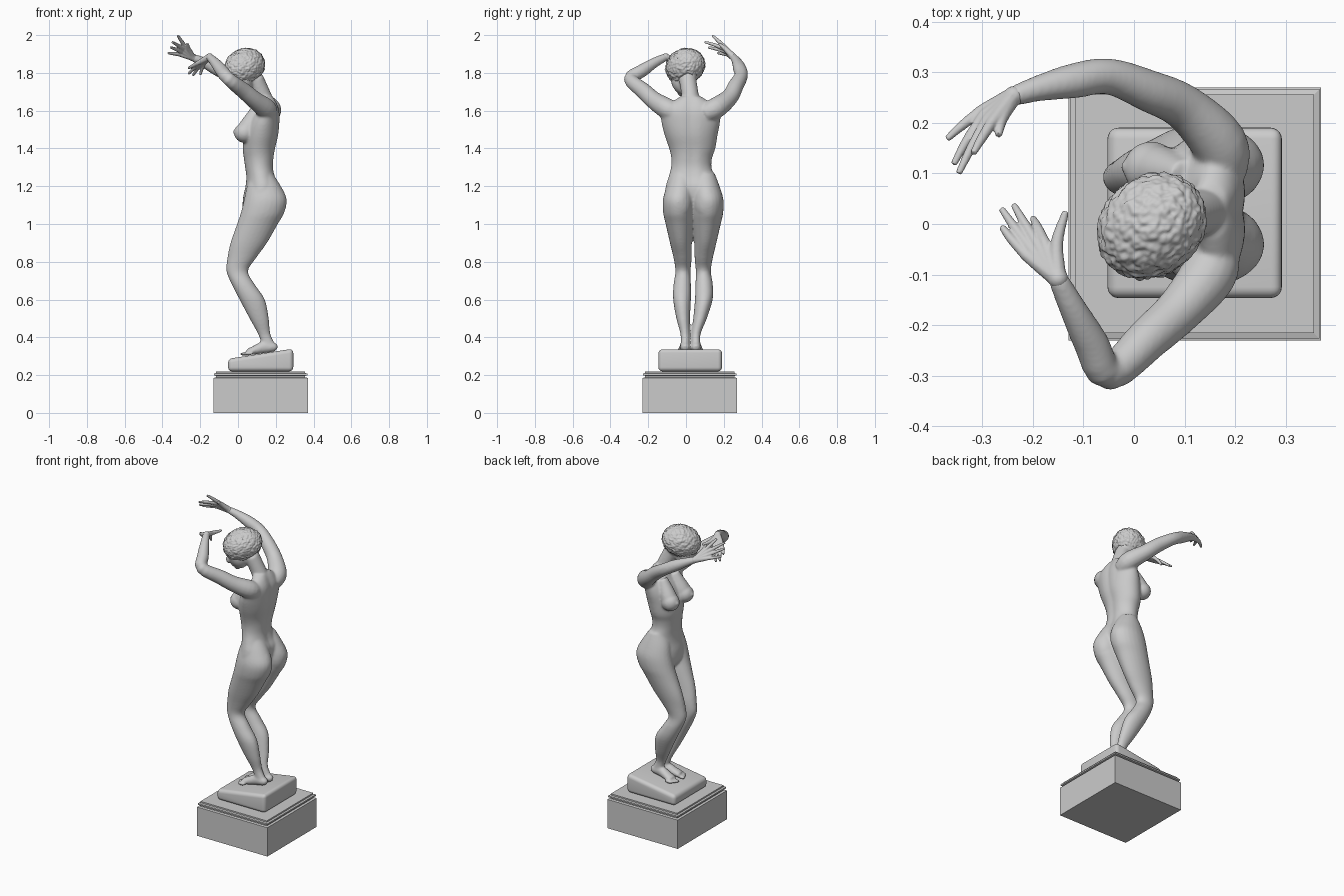
import bpy, bmesh
from math import cos, sin, pi, radians, exp
from mathutils import Vector, Matrix, noise

if "Cube" in bpy.data.objects:
    bpy.data.objects.remove(bpy.data.objects["Cube"])


def spline(pts, sub=4):
    """Catmull-Rom resampling of a list of tuples."""
    p = [Vector(q) for q in pts]
    p = [p[0] * 2 - p[1]] + p + [p[-1] * 2 - p[-2]]
    out = []
    for i in range(1, len(p) - 2):
        a, b, c, d = p[i - 1:i + 3]
        for k in range(sub):
            t = k / sub
            out.append((b * 2 + (c - a) * t + (a * 2 - b * 5 + c * 4 - d) * t * t
                        + (b * 3 - a - c * 3 + d) * t ** 3) / 2)
    return out + [p[-2]]


def tube(bm, pts, flat=False, n=24, groove=0.0):
    """Loft of ellipses (x, y, z, ra, rb); flat keeps the rings horizontal."""
    s = spline(pts)
    rings = []
    for i, q in enumerate(s):
        c = Vector(q[:3])
        if flat:
            u, v = Vector((1, 0, 0)), Vector((0, 1, 0))
        else:
            t = Vector(s[min(i + 1, len(s) - 1)][:3]) - Vector(s[max(i - 1, 0)][:3])
            u = t.cross(Vector((0, 0, 1))).normalized()
            v = u.cross(t).normalized()
        ring = []
        for k in range(n):
            a = 2 * pi * k / n
            co = c + u * q[3] * cos(a) + v * q[4] * sin(a)
            if groove and cos(a) > 0:
                co.x -= groove * exp(-((co.y - c.y) / 0.025) ** 2)
            ring.append(bm.verts.new(co))
        rings.append(ring)
    for r0, r1 in zip(rings, rings[1:]):
        for k in range(n):
            bm.faces.new((r0[k], r0[(k + 1) % n], r1[(k + 1) % n], r1[k]))
    bm.faces.new(rings[0][::-1])
    bm.faces.new(rings[-1])


def round_tube(bm, pts, n=16):
    tube(bm, [(*p, p[-1]) for p in pts], n=n)


def ball(bm, c, r, m=Matrix()):
    bmesh.ops.create_icosphere(bm, subdivisions=3, radius=1,
                               matrix=m @ Matrix.Translation(c) @ Matrix.Diagonal((*r, 1)))


def finish(bm, name, voxel=0, smooth=0, shade=True):
    bmesh.ops.recalc_face_normals(bm, faces=bm.faces[:])
    me = bpy.data.meshes.new(name)
    bm.to_mesh(me)
    bm.free()
    ob = bpy.data.objects.new(name, me)
    bpy.context.collection.objects.link(ob)
    for p in me.polygons:
        p.use_smooth = shade
    if voxel:
        r = ob.modifiers.new("fuse", 'REMESH')
        r.mode, r.voxel_size, r.use_smooth_shade = 'VOXEL', voxel, True
        sm = ob.modifiers.new("soften", 'SMOOTH')
        sm.factor, sm.iterations = 0.5, smooth
    return ob


# Stepped square plinth
bm = bmesh.new()
prev = None
for h, z in [(.25, 0), (.25, .185), (.236, .188), (.236, .196), (.247, .199),
             (.247, .208), (.236, .211), (.236, .22)]:
    ring = [bm.verts.new((.12 + sx * h, .02 + sy * h, z))
            for sx, sy in ((-1, -1), (1, -1), (1, 1), (-1, 1))]
    if prev:
        for k in range(4):
            bm.faces.new((prev[k], prev[(k + 1) % 4], ring[(k + 1) % 4], ring[k]))
    else:
        bm.faces.new(ring[::-1])
    prev = ring
bm.faces.new(prev)
finish(bm, "plinth", shade=False)

# Rounded block with a sloping top
bm = bmesh.new()
bmesh.ops.create_cube(bm, size=1, matrix=Matrix.Translation((.12, .022, .28))
                      @ Matrix.Diagonal((.345, .337, .12, 1)))
for v in bm.verts:
    if v.co.z > .28:
        v.co.z = .286 if v.co.x < .1 else .34
bmesh.ops.bevel(bm, geom=bm.edges[:], offset=.022, segments=5, profile=.5, affect='EDGES')
block = finish(bm, "sloping_block")
bpy.context.view_layer.objects.active = block
block.select_set(True)
bpy.ops.object.shade_smooth_by_angle(angle=radians(40))

# Body: torso
MID = .038
bm = bmesh.new()
tube(bm, [(.11, .038, 1.03, .05, .04), (.112, .038, 1.08, .085, .125), (.122, .038, 1.14, .095, .15),
          (.13, .033, 1.2, .09, .14), (.122, .03, 1.25, .078, .122), (.114, .028, 1.3, .076, .107),
          (.112, .03, 1.35, .081, .108), (.113, .033, 1.4, .088, .122), (.123, .027, 1.47, .094, .14),
          (.137, .025, 1.54, .086, .155), (.155, .025, 1.6, .066, .155),
          (.16, .025, 1.645, .046, .1), (.15, .025, 1.675, .04, .055)],
     flat=True, n=40, groove=.008)
# Neck
round_tube(bm, [(.16, .03, 1.6, .05), (.13, .022, 1.68, .046), (.09, .008, 1.77, .046)])

# Paired halves: breast, buttock, leg, foot; the second leg closes in at the ankle
LEG = [(.128, -.02, 1.27, .055, .055), (.137, -.03, 1.2, .09, .072), (.145, -.04, 1.13, .113, .082),
       (.13, -.04, 1.06, .115, .081), (.103, -.035, 1.0, .108, .073),
       (.057, -.027, .9, .097, .058), (.02, -.018, .82, .076, .048), (-.004, -.016, .75, .057, .04),
       (.028, -.02, .68, .061, .046), (.075, -.021, .6, .067, .047), (.112, -.015, .5, .051, .036),
       (.138, -.005, .42, .033, .025), (.158, -.004, .37, .035, .024), (.168, -.004, .335, .036, .026)]
FOOT = [(.208, -.004, .343, .015, .012), (.188, -.004, .348, .025, .025), (.14, -.006, .348, .027, .032),
        (.09, -.012, .333, .031, .024), (.05, -.018, .322, .033, .016)]
for s in (1, -1):
    def side(y, z=1.0):
        shift = .028 * min(1, max(0, (.62 - z) / .2)) if s < 0 else 0
        return MID + s * (y - MID) - shift
    tube(bm, [(x, side(y, z), z, a, b) for x, y, z, a, b in LEG], flat=True)
    tube(bm, [(x, side(y, z), z, a, b) for x, y, z, a, b in FOOT])
    for k in range(5):  # toes
        ball(bm, (.034 + k * .006, side(-.002 - k * .012, .3), .311 + k * .001), (.026, .008, .01))
    ball(bm, (.17, side(-.035), 1.115), (.086, .072, .11))
    round_tube(bm, [(.1, side(-.02), 1.61, .03), (.078, side(-.024), 1.56, .042),
                    (.055, side(-.029), 1.515, .05), (.04, side(-.032), 1.487, .05)])
    ball(bm, (.034, side(-.034), 1.483), (.055, .054, .054))
    ball(bm, (-.014, side(-.037), 1.488), (.014, .012, .012))

# Arms, shoulder to wrist
round_tube(bm, [(.175, .1, 1.585, .05), (.168, .16, 1.615, .056), (.1, .23, 1.67, .046),
                (.03, .263, 1.73, .042), (-.05, .292, 1.785, .036), (-.12, .283, 1.825, .035),
                (-.19, .268, 1.86, .026), (-.24, .252, 1.882, .02)])
round_tube(bm, [(.16, -.05, 1.585, .05), (.147, -.1, 1.61, .056), (.09, -.17, 1.655, .047),
                (.03, -.225, 1.705, .043), (-.05, -.295, 1.768, .036), (-.085, -.235, 1.81, .035),
                (-.122, -.165, 1.855, .027), (-.152, -.105, 1.885, .02)])

# Face, turned and bowed
HEAD = Matrix.Translation((.034, -.005, 1.828)) @ Matrix.Rotation(radians(40), 4, 'Z') \
    @ Matrix.Rotation(radians(-20), 4, 'Y')
ball(bm, (-.043, 0, -.055), (.06, .062, .08), HEAD)
ball(bm, (.01, 0, -.01), (.095, .08, .08), HEAD)
ball(bm, (-.107, 0, -.058), (.016, .012, .025), HEAD)
ball(bm, (-.089, 0, -.096), (.015, .022, .01), HEAD)
ball(bm, (-.074, 0, -.12), (.018, .022, .015), HEAD)
for s in (1, -1):
    ball(bm, (-.09, s * .027, -.028), (.014, .022, .01), HEAD)
finish(bm, "body", voxel=.006, smooth=10)

# Curly hair
bm = bmesh.new()
bmesh.ops.create_icosphere(bm, subdivisions=6, radius=1)
for v in bm.verts:
    d = v.co.normalized()
    curl = noise.noise(d * 5) * .5 + noise.noise(d * 9 + Vector((3, 1, 7))) * .7
    v.co = HEAD @ (Vector((.004, 0, .006)) + Vector((d.x * .116, d.y * .097, d.z * .093))
                   + d * .007 * curl)
finish(bm, "curly_hair")


# Hands: palm plus fingers running from the knuckles to the tips
def hand(name, wrist, knuckles, tips, thumb):
    bm = bmesh.new()
    w = Vector(wrist)
    kn = [Vector(knuckles[0]).lerp(Vector(knuckles[1]), i / 3) for i in range(4)]
    for k, tip in zip(kn, tips):
        t = Vector(tip)
        mid = k.lerp(t, .5) + (k - w) * .08
        round_tube(bm, [(*w, .019), (*w.lerp(k, .6), .015), (*k, .012)], n=10)
        round_tube(bm, [(*k, .0115), (*mid, .0095), (*t, .0065)], n=10)
    t = Vector(thumb)
    base = w.lerp(kn[0], .45)
    round_tube(bm, [(*w, .017), (*base.lerp(t, .35), .013), (*t, .007)], n=10)
    ball(bm, w, (.02, .02, .02))
    finish(bm, name, voxel=.003, smooth=3)


hand("raised_hand", (-.238, .253, 1.881), ((-.282, .2, 1.942), (-.305, .222, 1.897)),
     [(-.318, .14, 1.997), (-.347, .1, 1.963), (-.357, .118, 1.935), (-.37, .168, 1.905)],
     (-.268, .175, 1.955))
hand("lowered_hand", (-.15, -.108, 1.884), ((-.178, -.035, 1.855), (-.215, -.06, 1.85)),
     [(-.2, .012, 1.79), (-.238, .038, 1.787), (-.262, .03, 1.795), (-.262, -.005, 1.825)],
     (-.135, .025, 1.865))
